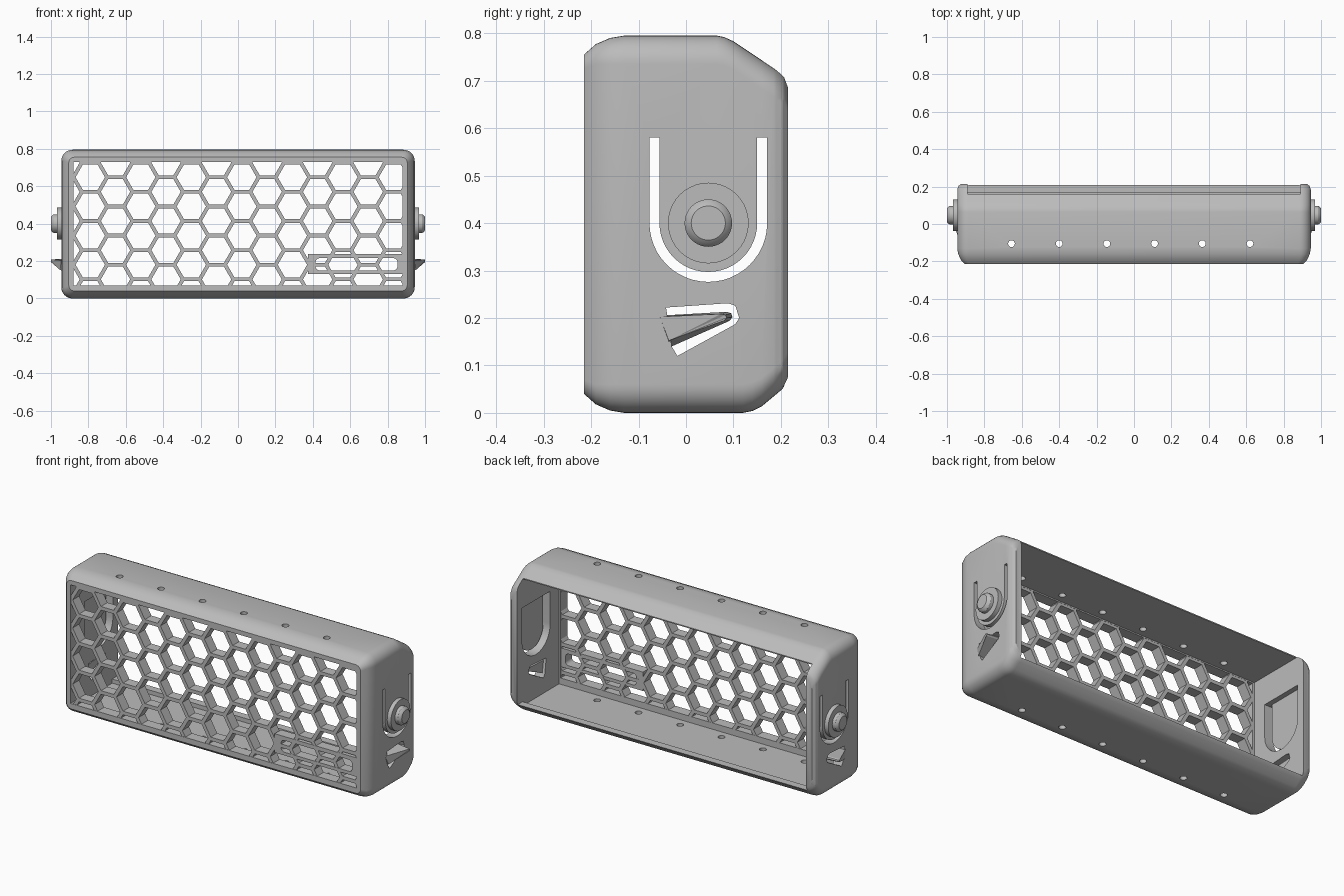
import bpy, bmesh, math
from mathutils import Vector

if "Cube" in bpy.data.objects:
    bpy.data.objects.remove(bpy.data.objects["Cube"])

grey = bpy.data.materials.new("plain_grey")
grey.use_nodes = True
GREY = (0.5, 0.5, 0.5, 1)
grey.diffuse_color = GREY
grey.node_tree.nodes["Principled BSDF"].inputs["Base Color"].default_value = GREY


# ---------- helpers ----------
def finish(name, bm):
    bmesh.ops.recalc_face_normals(bm, faces=bm.faces)
    mesh = bpy.data.meshes.new(name)
    bm.to_mesh(mesh)
    bm.free()
    mesh.materials.append(grey)
    obj = bpy.data.objects.new(name, mesh)
    bpy.context.collection.objects.link(obj)
    return obj


def loft(bm, rings):
    """Skin a list of equal point rings and cap both ends."""
    rows = [[bm.verts.new(p) for p in ring] for ring in rings]
    n = len(rows[0])
    for a, b in zip(rows, rows[1:]):
        for i in range(n):
            bm.faces.new((a[i], a[(i + 1) % n], b[(i + 1) % n], b[i]))
    bm.faces.new(rows[0])
    bm.faces.new(rows[-1])


def place(axis, a, b, t):
    return {"x": (t, a, b), "y": (a, t, b), "z": (a, b, t)}[axis]


def prism(bm, axis, pts, lo, hi):
    loft(bm, [[place(axis, a, b, t) for a, b in pts] for t in (lo, hi)])


def circle(cx, cy, r, n=32, start=0.0, end=2 * math.pi, closed=True):
    count = n if closed else n + 1
    return [(cx + r * math.cos(start + (end - start) * i / n),
             cy + r * math.sin(start + (end - start) * i / n)) for i in range(count)]


def rect(x0, x1, z0, z1):
    return [(x0, z0), (x1, z0), (x1, z1), (x0, z1)]


def round_rect(x0, x1, z0, z1, r, n=8):
    pts = []
    corners = [(x1 - r, z1 - r), (x0 + r, z1 - r), (x0 + r, z0 + r), (x1 - r, z0 + r)]
    for i, (cx, cz) in enumerate(corners):
        pts += circle(cx, cz, r, n, i * math.pi / 2, (i + 1) * math.pi / 2, False)
    return pts


def cut(obj, bm):
    """Subtract the solids in bm from obj and bake the result."""
    cutter = finish("cutter", bm)
    cutter.hide_render = True
    mod = obj.modifiers.new("cut", "BOOLEAN")
    mod.operation, mod.solver, mod.object = "DIFFERENCE", "EXACT", cutter
    deps = bpy.context.evaluated_depsgraph_get()
    mesh = bpy.data.meshes.new_from_object(obj.evaluated_get(deps))
    obj.modifiers.clear()
    obj.data = mesh
    bpy.data.objects.remove(cutter)


def interp(table, y):
    for (y0, v0), (y1, v1) in zip(table, table[1:]):
        if y <= y1:
            return v0 + (v1 - v0) * (y - y0) / (y1 - y0)
    return table[-1][1]


def smooth(obj, angle=28):
    bpy.ops.object.select_all(action="DESELECT")
    obj.select_set(True)
    bpy.context.view_layer.objects.active = obj
    bpy.ops.object.shade_smooth_by_angle(angle=math.radians(angle))


FRONT, WALL_BACK = -0.215, -0.155

# ---------- case: rounded outer shell, lofted from front to back ----------
front_round = [(-0.215, 0.04), (-0.19, 0.018), (-0.16, 0.005), (-0.13, 0.0)]
inset_x = front_round + [(0.185, 0.0), (0.203, 0.006), (0.215, 0.02)]
inset_top = front_round + [(0.065, 0.0), (0.08, 0.003), (0.1, 0.012),
                           (0.19, 0.072), (0.207, 0.086), (0.215, 0.105)]
inset_bottom = front_round + [(0.12, 0.0), (0.14, 0.004), (0.16, 0.014),
                              (0.203, 0.05), (0.215, 0.07)]
stations = sorted({y for t in (inset_x, inset_top, inset_bottom) for y, _ in t})
rings = []
for y in stations:
    w = 0.945 - interp(inset_x, y)
    r = max(0.03, 0.06 - interp(front_round, y))
    ring = round_rect(-w, w, interp(inset_bottom, y), 0.795 - interp(inset_top, y), r)
    rings.append([(x, y, z) for x, z in ring])
bm = bmesh.new()
loft(bm, rings)
case = finish("case", bm)

# main cavity, then the open back above a low lip, then the front window
for pts, lo, hi in ((rect(-0.89, 0.89, 0.035, 0.737), WALL_BACK, 0.165),
                    (rect(-0.89, 0.89, 0.058, 0.8), 0.16, 0.3),
                    (rect(-0.88, 0.88, 0.07, 0.73), -0.3, -0.1)):
    bm = bmesh.new()
    prism(bm, "y", pts, lo, hi)
    cut(case, bm)

# screw holes through top and bottom
bm = bmesh.new()
for i in range(6):
    prism(bm, "z", circle(-0.655 + 0.255 * i, -0.105, 0.018, 16), -0.1, 0.9)
cut(case, bm)

# U-shaped flex slots and the thinned pockets behind them
BY, BZ, TOP = 0.047, 0.4, 0.58


def u_shape(r):
    return [(BY - r, TOP)] + circle(BY, BZ, r, 24, math.pi, 2 * math.pi, False) + [(BY + r, TOP)]


latch_gap = [(-0.042, 0.222), (0.088, 0.231), (0.104, 0.226), (0.112, 0.2),
             (0.104, 0.187), (-0.018, 0.12), (-0.03, 0.14)]
bm = bmesh.new()
for s in (1, -1):
    prism(bm, "x", u_shape(0.124) + u_shape(0.103)[::-1], s * 0.8, s * 1.0)
    prism(bm, "x", latch_gap, s * 0.8, s * 1.0)
cut(case, bm)
bm = bmesh.new()
for s in (1, -1):
    prism(bm, "x", u_shape(0.12), s * 0.85, s * 0.918)
cut(case, bm)
smooth(case)

# ---------- honeycomb grille ----------
PITCH, BAR = 0.156, 0.02
STEP = PITCH * math.sqrt(3) / 2
bm = bmesh.new()
prism(bm, "y", rect(-0.885, 0.885, 0.065, 0.735), FRONT + 0.002, WALL_BACK - 0.001)
grille = finish("honeycomb_grille", bm)
bm = bmesh.new()
for k in range(-1, 14):
    for j in range(-1, 6):
        z = (0.18 if k % 2 == 0 else 0.102) + PITCH * j
        hexagon = circle(-0.79 + STEP * k, z, (PITCH - BAR) / math.sqrt(3), 6)
        prism(bm, "y", hexagon, -0.3, -0.1)
cut(grille, bm)

# ---------- slotted plate in the lower corner of the grille ----------
bm = bmesh.new()
prism(bm, "y", rect(0.375, 0.884, 0.132, 0.237), FRONT + 0.001, WALL_BACK - 0.002)
plate = finish("slotted_plate", bm)
bm = bmesh.new()
prism(bm, "y", round_rect(0.415, 0.852, 0.15, 0.215, 0.02), -0.3, -0.1)
cut(plate, bm)
smooth(plate)

# ---------- side buttons and latches ----------
button_profile = [(0.93, 0.085), (0.968, 0.085), (0.968, 0.05), (0.985, 0.05),
                  (0.994, 0.044), (1.0, 0.036)]
latch = [(-0.055, 0.205), (0.086, 0.213), (0.095, 0.21), (0.098, 0.202),
         (0.092, 0.194), (-0.035, 0.138)]
for s, side in ((1, "left"), (-1, "right")):
    bm = bmesh.new()
    loft(bm, [[(s * x, y, z) for y, z in circle(BY, BZ, r, 40)] for x, r in button_profile])
    smooth(finish(side + "_button", bm))

    # ramp that rises towards the back and narrows as it rises
    bm = bmesh.new()
    upper = []
    for y, z in latch:
        rise = max(0.0, min(1.0, (y + 0.05) / 0.13))
        upper.append((s * (0.945 + 0.055 * rise), y - 0.012 * rise,
                      z + (0.195 - z) * 0.25))
    loft(bm, [[(s * 0.905, y, z) for y, z in latch], upper])
    bmesh.ops.triangulate(bm, faces=[f for f in bm.faces if len(f.verts) > 4])
    finish(side + "_latch", bm)
